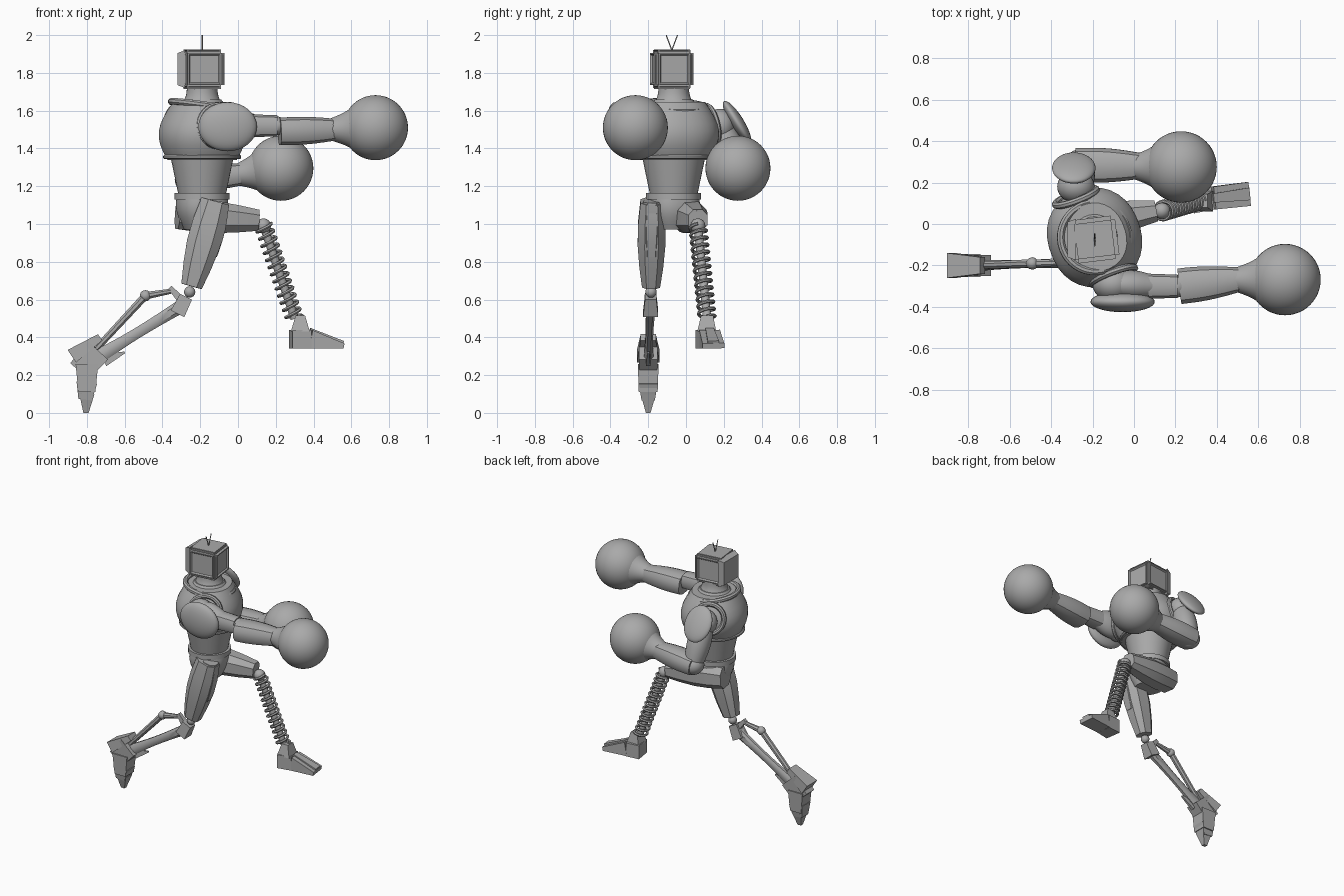
import bpy, bmesh
from math import sin, cos, pi, radians, copysign
from mathutils import Vector, Matrix, Euler

cube = bpy.data.objects.get("Cube")
if cube:
    bpy.data.objects.remove(cube, do_unlink=True)

GREY = (.4, .4, .4, 1)
metal = bpy.data.materials.new("plain grey")
metal.use_nodes = True
metal.diffuse_color = GREY
metal.node_tree.nodes["Principled BSDF"].inputs["Base Color"].default_value = GREY


def at(x, y, z):
    return Vector((x, y, z))


LEFT, UP, AHEAD = at(0, 1, 0), at(0, 0, 1), at(1, 0, 0)


def finish(name, bm, angle=35):
    bmesh.ops.recalc_face_normals(bm, faces=bm.faces)
    mesh = bpy.data.meshes.new(name)
    bm.to_mesh(mesh)
    bm.free()
    mesh.materials.append(metal)
    part = bpy.data.objects.new(name, mesh)
    bpy.context.collection.objects.link(part)
    bpy.ops.object.select_all(action='DESELECT')
    part.select_set(True)
    bpy.context.view_layer.objects.active = part
    bpy.ops.object.shade_smooth_by_angle(angle=radians(angle))


def loft(name, path, sizes, sides, across, boxy=1, closed=False):
    """Skin rings along a path; each size is (width along across, depth)."""
    bm = bmesh.new()
    rings, last = [], len(path) - 1
    for i, point in enumerate(path):
        if closed:
            along = path[(i + 1) % len(path)] - path[i - 1]
        else:
            along = path[min(i + 1, last)] - path[max(i - 1, 0)]
        along.normalize()
        side = (across - along * across.dot(along)).normalized()
        up = along.cross(side)
        width, depth = sizes[i]
        ring = []
        for k in range(sides):
            turn = 2 * pi * (k + .5) / sides
            c, s = (copysign(abs(f(turn)) ** boxy, f(turn)) / cos(pi / sides) for f in (cos, sin))
            ring.append(bm.verts.new(point + side * c * width + up * s * depth))
        rings.append(ring)
    for a, b in zip(rings, rings[1:] + rings[:1] if closed else rings[1:]):
        for k in range(sides):
            bm.faces.new((a[k], a[k - 1], b[k - 1], b[k]))
    if not closed:
        bm.faces.new(rings[0])
        bm.faces.new(rings[-1])
    finish(name, bm)


def limb(name, start, end, width, depth=None, bulge=0, sides=24, boxy=1, across=LEFT, steps=8):
    """Tapered rod; width and depth are (at start, at end), bulge swells the middle."""
    path, sizes = [], []
    for i in range(steps + 1):
        t = i / steps
        swell = 1 + bulge * sin(pi * t)
        path.append(start.lerp(end, t))
        sizes.append([(a + (b - a) * t) * swell for a, b in (width, depth or width)])
    loft(name, path, sizes, sides, across, boxy)


def block(name, start, end, width, depth):
    limb(name, start, end, width, depth, sides=4, steps=1)


def plated(name, start, end, width, depth, bulge):
    limb(name, start, end, width, depth, bulge, sides=8, boxy=.8, steps=4)


def ball(name, center, size, tilt=0, segments=32):
    bm = bmesh.new()
    placing = (Matrix.Translation(center) @ Matrix.Rotation(radians(tilt), 4, 'X')
               @ Matrix.Diagonal((*size, 1)))
    bmesh.ops.create_uvsphere(bm, u_segments=segments, v_segments=segments // 2, radius=1,
                              matrix=placing)
    finish(name, bm)


def band(name, center, radius, thick, u, v):
    """Closed hoop in the plane of directions u and v."""
    turns = [2 * pi * i / 40 for i in range(40)]
    path = [center + (u.normalized() * cos(a) + v.normalized() * sin(a)) * radius for a in turns]
    loft(name, path, [(thick, thick)] * len(path), 8, u.cross(v), closed=True)


# Head: a boxy set with recessed panels, a back housing and two aerials
head = at(-.19, -.075, 1.82)
bm = bmesh.new()
bmesh.ops.create_cube(bm, size=1, matrix=Matrix.Diagonal((.22, .21, .21, 1)))
bmesh.ops.bevel(bm, geom=bm.edges[:], offset=.02, segments=2, affect='EDGES')
bm.normal_update()
panels = [f for f in bm.faces if abs(f.normal.x) > .99 or abs(f.normal.y) > .99]
bmesh.ops.inset_individual(bm, faces=panels, thickness=.01, depth=0)
bmesh.ops.inset_individual(bm, faces=panels, thickness=.01, depth=-.01)
placing = Matrix.Translation(head) @ Matrix.Rotation(radians(7), 4, 'Z')
bmesh.ops.transform(bm, matrix=placing, verts=bm.verts)
finish("head", bm)
block("head_back", head - AHEAD * .09, head - AHEAD * .13, (.1, .085), (.1, .085))
for side, lean in (("left", LEFT), ("right", -LEFT)):
    limb(side + "_aerial", head + UP * .1, head + UP * .18 + lean * .03, (.003, .003), sides=6)

# Torso, twisted toward the leading side
FRONT, FLANK = at(.94, .34, 0), at(-.34, .94, 0)


def level(z):
    return at(-.19, -.065, z)


def trunk(name, low, high, width, depth=None, bulge=0, boxy=1):
    limb(name, level(low), level(high), width, depth, bulge, 32, boxy, FLANK)


trunk("neck", 1.63, 1.73, (.11, .08), bulge=-.1)
trunk("neck_base", 1.56, 1.66, (.17, .1))
trunk("abdomen", 1.13, 1.42, (.12, .18))
trunk("chest", 1.34, 1.645, (.185, .165), (.18, .15), bulge=.35, boxy=.9)
trunk("belt", 1.13, 1.165, (.145, .145))
trunk("pelvis", .97, 1.14, (.09, .13), bulge=.15, boxy=.8)
band("collar", level(1.625), .165, .017, FRONT - UP * .15, FLANK)
band("chest_rim", level(1.355), .195, .012, FRONT, FLANK)

# Right arm, punching straight ahead
shoulder, elbow, wrist = at(-.1, -.29, 1.52), at(.1, -.3, 1.52), at(.53, -.265, 1.5)
right_fist = at(.728, -.268, 1.51)
band("right_armhole", shoulder + LEFT * .04, .11, .016, FRONT, UP + LEFT * .2)
ball("right_shoulder", shoulder, (.1, .085, .105))
ball("right_shoulder_pad", at(-.055, -.375, 1.515), (.155, .05, .13))
limb("right_upper_arm", shoulder, elbow, (.06, .05), (.09, .055), bulge=.3)
limb("right_elbow", elbow - AHEAD * .03, elbow + AHEAD * .11, (.06, .055), sides=12, boxy=.7)
ball("right_elbow_joint", elbow + AHEAD * .1, (.06, .055, .05))
limb("right_forearm", elbow + at(.12, 0, -.03), wrist, (.085, .055), (.072, .055),
     bulge=.12, sides=12, boxy=.75)

# Left arm, bent at the elbow beside the waist
shoulder, elbow, wrist = at(-.28, .18, 1.52), at(-.26, .285, 1.235), at(.04, .28, 1.265)
left_fist = at(.227, .275, 1.295)
band("left_armhole", shoulder - LEFT * .05, .105, .016, FRONT, UP - LEFT * .2)
ball("left_shoulder", shoulder, (.09, .08, .09))
ball("left_shoulder_pad", at(-.29, .27, 1.54), (.105, .035, .13), tilt=32)
limb("left_upper_arm", shoulder, elbow, (.065, .06), bulge=.3, across=AHEAD)
ball("left_elbow", elbow, (.075, .075, .07))
limb("left_forearm", elbow - AHEAD * .02, wrist, (.08, .06), (.065, .055),
     bulge=.15, sides=12, boxy=.75)

# Round gloves with flared cuffs
for side, fist, back in (("right", right_fist, at(-.24, 0, -.01)),
                         ("left", left_fist, at(-.23, 0, -.035))):
    ball(side + "_glove", fist, (.172, .172, .172), segments=48)
    limb(side + "_cuff", fist + back, fist + back * .45, (.057, .122), bulge=-.08)

# Right leg: armoured thigh, ball knee and a trailing shin
hip, knee = at(-.12, -.18, 1.12), at(-.256, -.185, .64)
plated("right_thigh", hip, knee + at(.01, 0, .03), (.06, .047), (.075, .055), bulge=.35)
plated("right_thigh_plate", hip + AHEAD * .02, hip.lerp(knee, .6) + AHEAD * .05,
       (.045, .04), (.05, .04), bulge=.3)
ball("right_knee", knee, (.03, .03, .03), segments=16)
hinge, ankle = at(-.3, -.187, .565), at(-.8, -.2, .26)
bend = at(-.49, -.19, .62)
block("knee_bracket", hinge - at(.02, 0, .04), hinge + at(.025, 0, .05), (.04, .03), (.04, .035))
block("knee_hook", hinge + UP * .03, hinge + at(-.06, 0, .1), (.02, .012), (.02, .012))
limb("main_shin_rod", hinge, ankle, (.025, .03), (.035, .045), bulge=-.3, sides=8, boxy=.8)
limb("knee_link", hinge + at(-.05, 0, .08), bend, (.013, .02), sides=8)
limb("upper_shin_rod", bend, ankle + at(.05, 0, .08), (.02, .017), sides=8)
ball("rod_joint", bend, (.03, .03, .03), segments=12)
block("shin_fin", ankle + at(.09, 0, .02), ankle + at(.2, 0, .06), (.012, .005), (.035, .005))

# Right foot: stacked blocks hanging to a pointed toe
block("ankle_block", ankle - at(.04, 0, .04), ankle + at(.06, 0, .07), (.045, .05), (.065, .07))
block("heel_spur", ankle + at(-.08, 0, .04), ankle + at(.07, 0, .14), (.06, .04), (.04, .02))
block("instep", ankle, ankle - UP * .15, (.055, .05), (.06, .045))
block("toe_plate", ankle - UP * .1, ankle - at(.01, 0, .19), (.05, .035), (.055, .035))
block("toe_tip", ankle - UP * .16, ankle - at(.005, 0, .26), (.04, .012), (.04, .014))

# Left leg: raised thigh with a coil-spring shin
hip, knee, ankle = at(-.32, -.01, 1.05), at(.135, .063, .99), at(.3, .112, .5)
front = knee + at(-.03, 0, .03)
plated("left_thigh", hip, front, (.08, .05), (.075, .055), bulge=.25)
plated("left_thigh_plate", hip.lerp(front, .6) + UP * .03, front + UP * .02,
       (.055, .035), (.045, .03), bulge=.1)
ball("left_knee", knee, (.04, .04, .04), segments=16)
limb("spring_core", knee, ankle, (.022, .022), sides=12)
axis = (ankle - knee).normalized()
u = axis.cross(LEFT).normalized()
v = axis.cross(u)
TURNS, STEPS = 13, 16
coil = []
for i in range(TURNS * STEPS + 1):
    a = 2 * pi * i / STEPS
    coil.append(knee.lerp(ankle, i / TURNS / STEPS) + (u * cos(a) + v * sin(a)) * .043)
loft("spring", coil, [(.008, .008)] * len(coil), 6, axis)

# Left foot: heel block, sloping toe and ankle collar
heel = at(.28, .11, .39)
ball_of_foot, toe = heel + at(.1, .015, 0), heel + at(.275, .035, -.035)
block("left_heel", heel, ball_of_foot, (.06, .055), (.05, .05))
block("left_toe", ball_of_foot, toe, (.055, .058), (.05, .014))
block("toe_ridge", ball_of_foot + UP * .045, toe + UP * .015, (.022, .03), (.015, .012))
block("left_ankle", heel + at(.05, 0, .04), ankle + at(.03, 0, .015), (.05, .032), (.05, .025))
